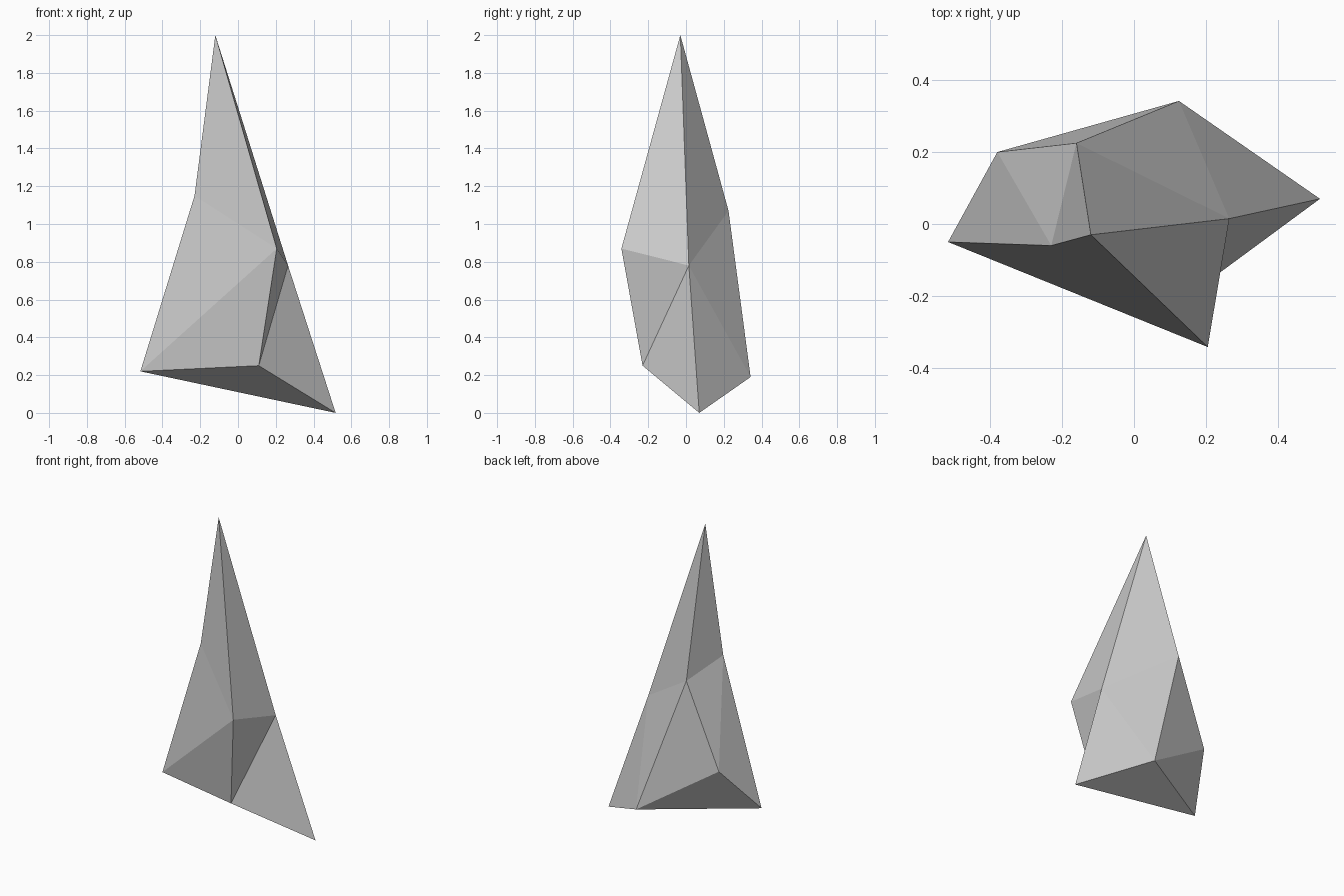
import bpy, bmesh

if "Cube" in bpy.data.objects:
    bpy.data.objects.remove(bpy.data.objects["Cube"])

# corner points of the crystal shard
P = {
    'tip': (-0.12, -0.03, 2.0),
    'left_mid': (-0.23, -0.06, 1.15),
    'back_mid': (-0.16, 0.225, 1.07),
    'right_mid': (0.265, 0.015, 0.78),
    'front_mid': (0.205, -0.342, 0.87),
    'left_low': (-0.517, -0.05, 0.22),
    'back_left': (-0.38, 0.20, 0.52),
    'back_low': (0.125, 0.342, 0.19),
    'right_low': (0.517, 0.07, 0.0),
    'front_low': (0.11, -0.23, 0.25),
}

# flat facets
FACETS = [
    # upper ring around the tip
    'tip left_mid front_mid', 'tip front_mid right_mid',
    'tip right_mid back_mid', 'tip back_mid left_mid',
    # front
    'left_mid left_low front_mid', 'left_low front_low front_mid',
    # right
    'front_mid front_low right_mid', 'front_low right_low right_mid',
    # back
    'right_mid right_low back_low', 'right_mid back_low back_mid',
    'back_mid back_low back_left',
    # left
    'back_mid back_left left_mid', 'left_mid back_left left_low',
    # underside
    'left_low right_low front_low', 'left_low back_low right_low',
    'left_low back_left back_low',
]

bm = bmesh.new()
v = {name: bm.verts.new(co) for name, co in P.items()}
for f in FACETS:
    bm.faces.new([v[n] for n in f.split()])
bmesh.ops.recalc_face_normals(bm, faces=bm.faces)

mesh = bpy.data.meshes.new('crystal_shard')
bm.to_mesh(mesh)
bm.free()
bpy.context.collection.objects.link(bpy.data.objects.new('crystal_shard', mesh))
